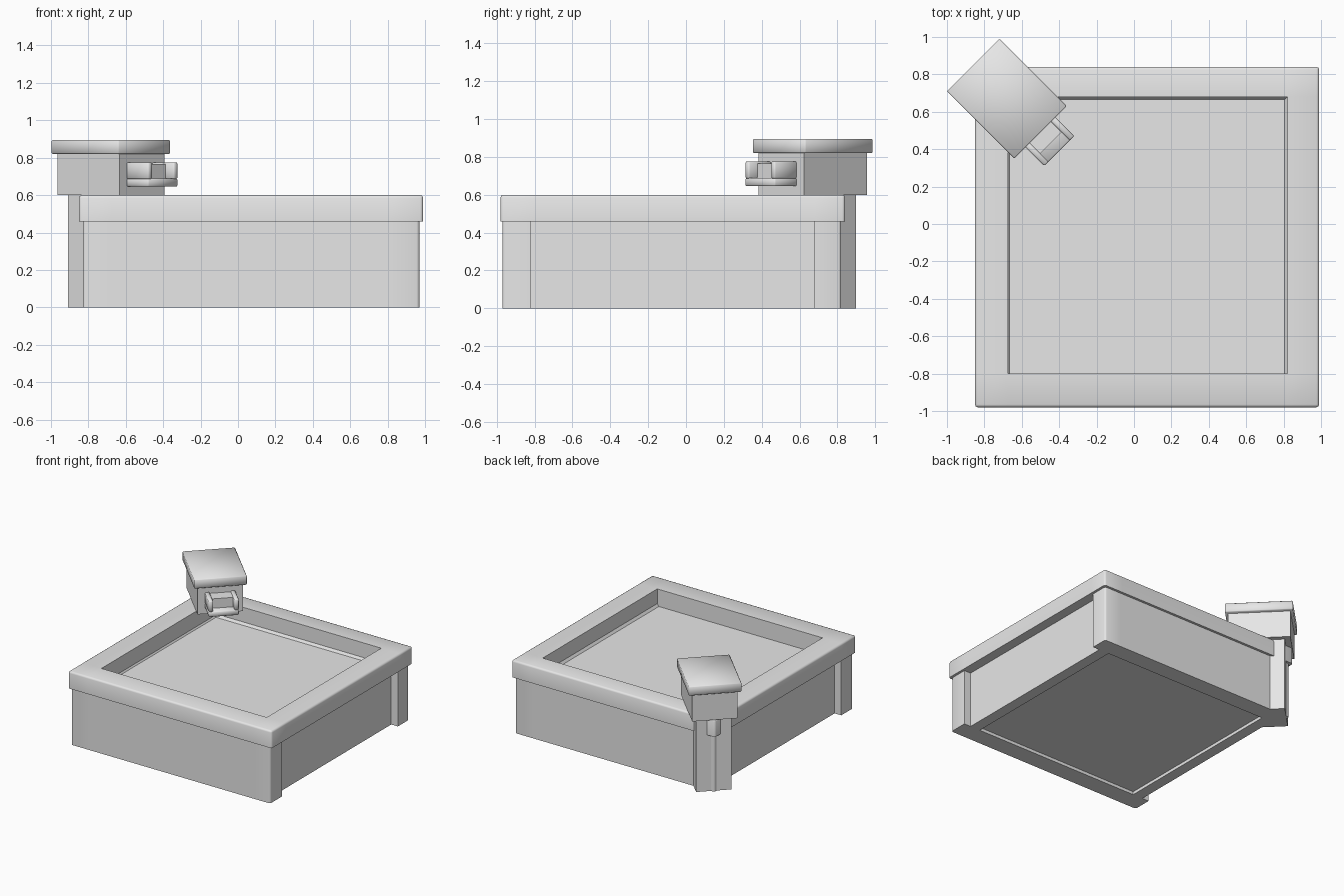
import bpy, bmesh
from math import radians

cube = bpy.data.objects.get("Cube")
if cube:
    bpy.data.objects.remove(cube, do_unlink=True)

# Single stone colour
STONE = (0.8, 0.8, 0.8, 1)
stone = bpy.data.materials.new("pale_stone")
stone.use_nodes = True
stone.diffuse_color = STONE
stone.node_tree.nodes["Principled BSDF"].inputs["Base Color"].default_value = STONE


def prism(xs, ys, z0, z1, skip=()):
    """Closed slab made of grid cells; skipped cells become openings."""
    bm = bmesh.new()
    cells = {(i, j) for i in range(len(xs) - 1) for j in range(len(ys) - 1)} - set(skip)
    verts = {}

    def vert(i, j, k):
        if (i, j, k) not in verts:
            verts[i, j, k] = bm.verts.new((xs[i], ys[j], (z0, z1)[k]))
        return verts[i, j, k]

    for i, j in cells:
        ring = [(i, j), (i + 1, j), (i + 1, j + 1), (i, j + 1)]
        bm.faces.new([vert(*p, 1) for p in ring])
        bm.faces.new([vert(*p, 0) for p in reversed(ring)])
        beyond = [(i, j - 1), (i + 1, j), (i, j + 1), (i - 1, j)]
        for n, neighbour in enumerate(beyond):
            if neighbour not in cells:
                a, b = ring[n], ring[(n + 1) % 4]
                bm.faces.new([vert(*a, 0), vert(*b, 0), vert(*b, 1), vert(*a, 1)])
    bmesh.ops.recalc_face_normals(bm, faces=bm.faces)
    return bm


def round_edges(bm, test, width, segments=2):
    edges = [e for e in bm.edges if test(e.verts[0].co, e.verts[1].co)]
    bmesh.ops.bevel(bm, geom=edges, offset=width, segments=segments,
                    profile=0.5, affect='EDGES', clamp_overlap=True)


def finish(name, bm):
    mesh = bpy.data.meshes.new(name)
    bm.to_mesh(mesh)
    bm.free()
    mesh.materials.append(stone)
    obj = bpy.data.objects.new(name, mesh)
    bpy.context.collection.objects.link(obj)
    bpy.ops.object.select_all(action='DESELECT')
    obj.select_set(True)
    bpy.context.view_layer.objects.active = obj
    bpy.ops.object.shade_smooth_by_angle(angle=radians(50))
    return obj


def near(a, b):
    return abs(a - b) < 1e-4


# Front and back walls, with rounded outer corners
WALL_X = [-0.83, -0.68, 0.82, 0.97]
for name, ys, outer in (("front_wall", [-0.97, -0.82], -0.97),
                        ("back_wall", [0.68, 0.82], 0.82)):
    bm = prism(WALL_X, ys, 0, 0.47)
    round_edges(bm, lambda a, b: near(a.x, b.x) and near(a.y, outer) and near(b.y, outer)
                and (near(a.x, WALL_X[0]) or near(a.x, WALL_X[3])), 0.015)
    finish(name, bm)

# Recessed side walls
for name, xs in (("right_wall", [-0.77, -0.68]), ("left_wall", [0.82, 0.91])):
    finish(name, prism(xs, [-0.82, 0.68], 0, 0.47))

# Overhanging rim, rounded on its outer top and corner edges
RIM_X = [-0.85, -0.675, 0.82, 0.99]
RIM_Y = [-0.98, -0.80, 0.68, 0.84]
bm = prism(RIM_X, RIM_Y, 0.46, 0.60, skip=[(1, 1)])


def rim_edge(a, b):
    on_x = near(a.x, b.x) and (near(a.x, RIM_X[0]) or near(a.x, RIM_X[3]))
    on_y = near(a.y, b.y) and (near(a.y, RIM_Y[0]) or near(a.y, RIM_Y[3]))
    top = near(a.z, 0.60) and near(b.z, 0.60)
    return (on_x and on_y) or (top and (on_x or on_y))


round_edges(bm, rim_edge, 0.015)
finish("basin_rim", bm)

# Basin floor with a soft fillet up to the rim
bm = prism([-0.68, 0.82], [-0.82, 0.68], 0.025, 0.48)
top = [f for f in bm.faces if f.normal.z > 0.9]
bmesh.ops.inset_region(bm, faces=top, thickness=0.02, depth=-0.02)
finish("basin_floor", bm)


# Corner spout, built along local x and turned to face the basin
def spout_part(name, x0, x1, y0, y1, z0, z1, bevel=0):
    bm = prism([x0, x1], [y0, y1], z0, z1)
    if bevel:
        round_edges(bm, lambda a, b: True, bevel, 1)
    obj = finish(name, bm)
    obj.location = (-0.68, 0.67, 0)
    obj.rotation_euler.z = radians(-45)


spout_part("spout_pillar", -0.19, 0, -0.133, 0.133, 0, 0.61)
spout_part("spout_head", -0.235, 0.235, -0.17, 0.17, 0.60, 0.83)
spout_part("spout_cap", -0.255, 0.255, -0.198, 0.198, 0.82, 0.895, 0.006)
spout_part("trough_floor", 0.2, 0.396, -0.113, 0.113, 0.645, 0.688, 0.006)
spout_part("trough_block", 0.2, 0.334, -0.085, 0.085, 0.68, 0.765)
for side, y0 in (("left", 0.08), ("right", -0.113)):
    spout_part("trough_wall_" + side, 0.2, 0.396, y0, y0 + 0.033, 0.686, 0.775, 0.006)
